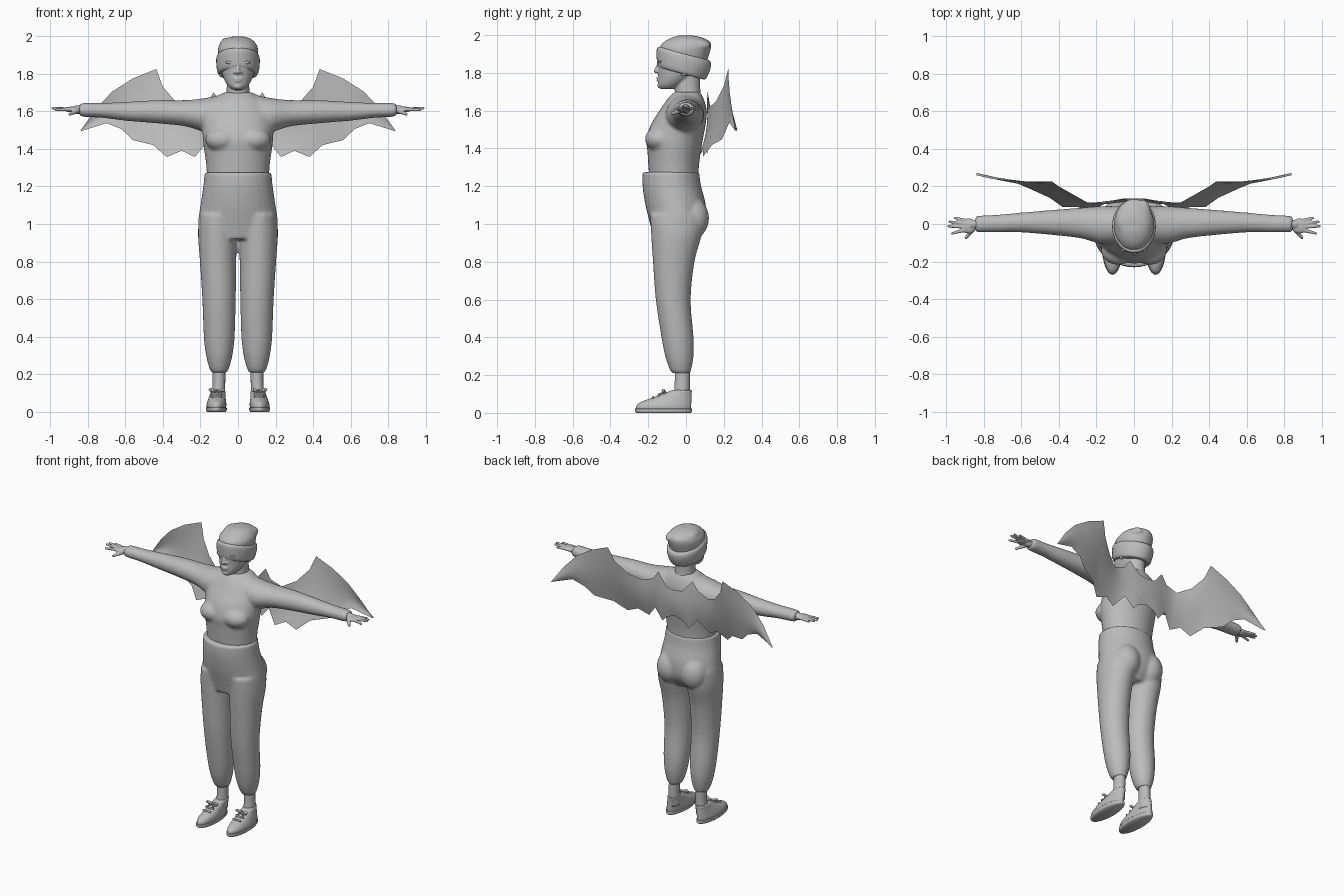
import bpy, bmesh, math
from mathutils import Vector, Matrix

default_cube = bpy.data.objects.get("Cube")
if default_cube:
    bpy.data.objects.remove(default_cube)

grey = bpy.data.materials.new("plain_grey")
grey.use_nodes = True
grey.diffuse_color = (0.5, 0.5, 0.5, 1)
grey.node_tree.nodes["Principled BSDF"].inputs["Base Color"].default_value = grey.diffuse_color
SIDES = (1, -1)


def smooth_rings(rings, steps=4):
    """Catmull-Rom interpolation between the given cross-sections."""
    result = []
    for i in range(len(rings) - 1):
        quad = [rings[max(i - 1, 0)], rings[i], rings[i + 1], rings[min(i + 2, len(rings) - 1)]]
        for step in range(steps):
            t = step / steps
            result.append([b + t / 2 * (c - a + t * (2 * a - 5 * b + 4 * c - d + t * (3 * (b - c) + d - a)))
                           for a, b, c, d in zip(*quad)])
    return result + [list(rings[-1])]


def loft(bm, rings, axis="z", side=1, sides=32, shear=0):
    """Rings are (position, centre, half width, near edge, far edge)."""
    previous = first = None
    for pos, centre, half, low, high in smooth_rings(rings):
        loop = []
        for k in range(sides):
            angle = math.tau * k / sides
            a = centre + half * math.cos(angle)
            b = (low + high) / 2 + (high - low) / 2 * math.sin(angle)
            point = (side * a, b, pos - shear * b) if axis == "z" else (side * pos, a, b)
            loop.append(bm.verts.new(point))
        if previous:
            for k in range(sides):
                n = (k + 1) % sides
                bm.faces.new((previous[k], previous[n], loop[n], loop[k]))
        first = first or loop
        previous = loop
    bm.faces.new(first)
    bm.faces.new(previous)


def blob(bm, centre, radii):
    matrix = Matrix.Translation(centre) @ Matrix.Diagonal((*radii, 1))
    bmesh.ops.create_uvsphere(bm, u_segments=24, v_segments=16, radius=1, matrix=matrix)


def tube(bm, start, end, r1, r2):
    start, end = Vector(start), Vector(end)
    turn = (end - start).to_track_quat("Z", "Y").to_matrix().to_4x4()
    bmesh.ops.create_cone(bm, cap_ends=True, segments=12, radius1=r1, radius2=r2,
                          depth=(end - start).length,
                          matrix=Matrix.Translation((start + end) / 2) @ turn)
    blob(bm, end, (r2, r2, r2))


def finish(name, bm, voxel=0, relax=0, closed=True):
    if closed:
        bmesh.ops.recalc_face_normals(bm, faces=bm.faces)
    mesh = bpy.data.meshes.new(name)
    bm.to_mesh(mesh)
    bm.free()
    mesh.materials.append(grey)
    for face in mesh.polygons:
        face.use_smooth = True
    obj = bpy.data.objects.new(name, mesh)
    bpy.context.collection.objects.link(obj)
    if voxel:
        # Fuse the overlapping volumes into one soft skin
        remesh = obj.modifiers.new("fuse", "REMESH")
        remesh.mode = "VOXEL"
        remesh.voxel_size = voxel
        remesh.use_smooth_shade = True
        soften = obj.modifiers.new("soften", "SMOOTH")
        soften.factor = 0.5
        soften.iterations = relax
    return obj


# Shirt: torso, bust and both sleeves
bm = bmesh.new()
loft(bm, [(1.24, 0, .165, -.195, .065), (1.32, 0, .17, -.2, .07), (1.39, 0, .18, -.205, .08),
          (1.45, 0, .187, -.21, .09), (1.53, 0, .19, -.185, .105), (1.6, 0, .18, -.14, .11),
          (1.66, 0, .14, -.1, .095), (1.7, 0, .08, -.06, .075)])
for s in SIDES:
    blob(bm, (s * .085, -.14, 1.45), (.09, .078, .065))
    loft(bm, [(.08, -.005, .1, 1.47, 1.69), (.18, -.005, .1, 1.49, 1.67), (.28, .005, .082, 1.52, 1.66),
              (.42, .008, .068, 1.535, 1.66), (.6, .008, .053, 1.55, 1.65),
              (.72, .003, .047, 1.565, 1.645), (.82, 0, .045, 1.57, 1.645), (.845, 0, .04, 1.577, 1.637)],
         axis="x", side=s)
finish("shirt", bm, .01, 6)

# Trousers: hips, seat and legs gathered at the ankle
bm = bmesh.new()
loft(bm, [(1.275, 0, .178, -.23, .07), (1.2, 0, .185, -.23, .08), (1.1, 0, .2, -.215, .105),
          (1, 0, .212, -.19, .1), (.92, 0, .19, -.17, .05)])
for s in SIDES:
    blob(bm, (s * .09, .03, 1.03), (.09, .092, .11))
    loft(bm, [(1.05, .105, .1, -.19, .09), (.95, .108, .105, -.185, .085), (.8, .106, .097, -.175, .045),
              (.6, .101, .089, -.16, .025), (.4, .1, .082, -.13, .04), (.3, .1, .07, -.11, .04),
              (.24, .1, .055, -.09, .03), (.21, .1, .043, -.075, .022)], side=s)
finish("trousers", bm, .01, 4)

# Head with neck and facial features
bm = bmesh.new()
loft(bm, [(1.62, 0, .085, -.07, .09), (1.68, 0, .066, -.06, .08), (1.73, 0, .06, -.06, .075),
          (1.82, 0, .06, -.06, .075)])
loft(bm, [(1.715, 0, .03, -.135, -.06), (1.735, 0, .053, -.147, -.02), (1.77, 0, .074, -.148, .03),
          (1.81, 0, .087, -.148, .07), (1.86, 0, .094, -.15, .09), (1.91, 0, .095, -.14, .1),
          (1.95, 0, .07, -.09, .07)])
tube(bm, (0, -.143, 1.85), (0, -.159, 1.81), .008, .012)
blob(bm, (0, -.143, 1.773), (.026, .014, .006))
blob(bm, (0, -.142, 1.761), (.022, .014, .007))
blob(bm, (0, -.132, 1.733), (.024, .02, .017))
for s in SIDES:
    blob(bm, (s * .014, -.147, 1.808), (.011, .011, .009))
    blob(bm, (s * .038, -.136, 1.86), (.032, .014, .008))
    blob(bm, (s * .036, -.127, 1.838), (.018, .014, .007))
    blob(bm, (s * .092, -.01, 1.815), (.012, .022, .035))
finish("head", bm, .005, 3)

# Knitted hat: slouching crown and tilted folded band
bm = bmesh.new()
loft(bm, [(1.86, 0, .1, -.13, .11), (1.93, 0, .107, -.14, .132), (1.965, 0, .092, -.115, .127),
          (1.987, 0, .066, -.075, .085), (1.998, 0, .03, -.035, .035)])
blob(bm, (-.055, .01, 1.955), (.042, .07, .037))
blob(bm, (.045, .06, 1.945), (.045, .07, .035))
finish("hat_crown", bm, .007, 3)
bm = bmesh.new()
loft(bm, [(1.79, 0, .1, -.145, .1), (1.805, 0, .11, -.153, .11), (1.85, 0, .116, -.156, .128),
          (1.885, 0, .115, -.155, .133), (1.9, 0, .104, -.145, .125)], shear=.27)
finish("hat_band", bm, .006, 2)

# Hands and ankles
for s, label in zip(SIDES, ("left", "right")):
    bm = bmesh.new()
    tube(bm, (s * .8, 0, 1.608), (s * .86, -.003, 1.609), .03, .023)
    blob(bm, (s * .882, -.01, 1.61), (.046, .04, .015))
    for base, reach, spread, drop in ((.018, .952, .032, 1.612), (.002, .982, .012, 1.617),
                                      (-.015, .987, -.012, 1.617), (-.032, .968, -.05, 1.608)):
        tube(bm, (s * .9, base, 1.611), (s * reach, spread, drop), .0105, .007)
    tube(bm, (s * .855, -.025, 1.603), (s * .895, -.073, 1.585), .014, .008)
    finish(label + "_hand", bm, .004, 2)

    bm = bmesh.new()
    loft(bm, [(.26, .1, .034, -.06, .02), (.15, .102, .034, -.06, .02), (.06, .105, .036, -.07, .02)], side=s)
    finish(label + "_ankle", bm)

    # Shoe upper, sole and laces
    bm = bmesh.new()
    loft(bm, [(.012, .115, .05, -.262, .025), (.035, .115, .053, -.265, .028), (.055, .113, .05, -.245, .029),
              (.075, .111, .045, -.195, .03), (.095, .108, .041, -.14, .03), (.12, .105, .038, -.075, .032)],
         side=s)
    finish(label + "_shoe", bm, .006, 2)
    bm = bmesh.new()
    loft(bm, [(0, .115, .05, -.262, .026), (.008, .115, .055, -.27, .032), (.022, .115, .055, -.27, .032)], side=s)
    finish(label + "_sole", bm)
    bm = bmesh.new()
    for row in range(3):
        y, z = -.175 + row * .03, .083 + row * .011
        tube(bm, (s * .085, y, z), (s * .14, y, z), .006, .006)
    for direction in SIDES:
        knot = Vector((s * .112, -.11, .112))
        tube(bm, knot, knot + Vector((direction * .035, -.01, .006)), .005, .009)
        tube(bm, knot, knot + Vector((direction * .025, -.035, -.014)), .004, .004)
    finish(label + "_laces", bm)

# Wings: one scalloped membrane from the spine outward, mirrored
upper = [(0, .13, 1.61), (.06, .128, 1.62), (.13, .115, 1.7), (.17, .11, 1.64), (.25, .115, 1.61),
         (.33, .16, 1.65), (.4, .2, 1.73), (.435, .225, 1.825), (.56, .225, 1.775),
         (.67, .23, 1.705), (.755, .24, 1.615), (.84, .26, 1.495)]
lower = [(0, .118, 1.43), (.06, .118, 1.41), (.1, .112, 1.37), (.16, .105, 1.44), (.23, .07, 1.357),
         (.3, .09, 1.39), (.38, .09, 1.357), (.45, .14, 1.42), (.56, .19, 1.447),
         (.62, .215, 1.505), (.7, .23, 1.537), (.838, .26, 1.494)]
bm = bmesh.new()
spans = 6
columns = []
for top, bottom in zip(upper, lower):
    top, bottom = Vector(top), Vector(bottom)
    column = []
    for k in range(spans + 1):
        point = top.lerp(bottom, k / spans)
        point.y += .012 * math.sin(math.pi * k / spans)
        column.append(bm.verts.new(point))
    columns.append(column)
for near, far in zip(columns, columns[1:]):
    for k in range(spans):
        bm.faces.new((near[k], near[k + 1], far[k + 1], far[k]))
wings = finish("wings", bm, closed=False)
mirror = wings.modifiers.new("mirror", "MIRROR")
mirror.use_clip = True
